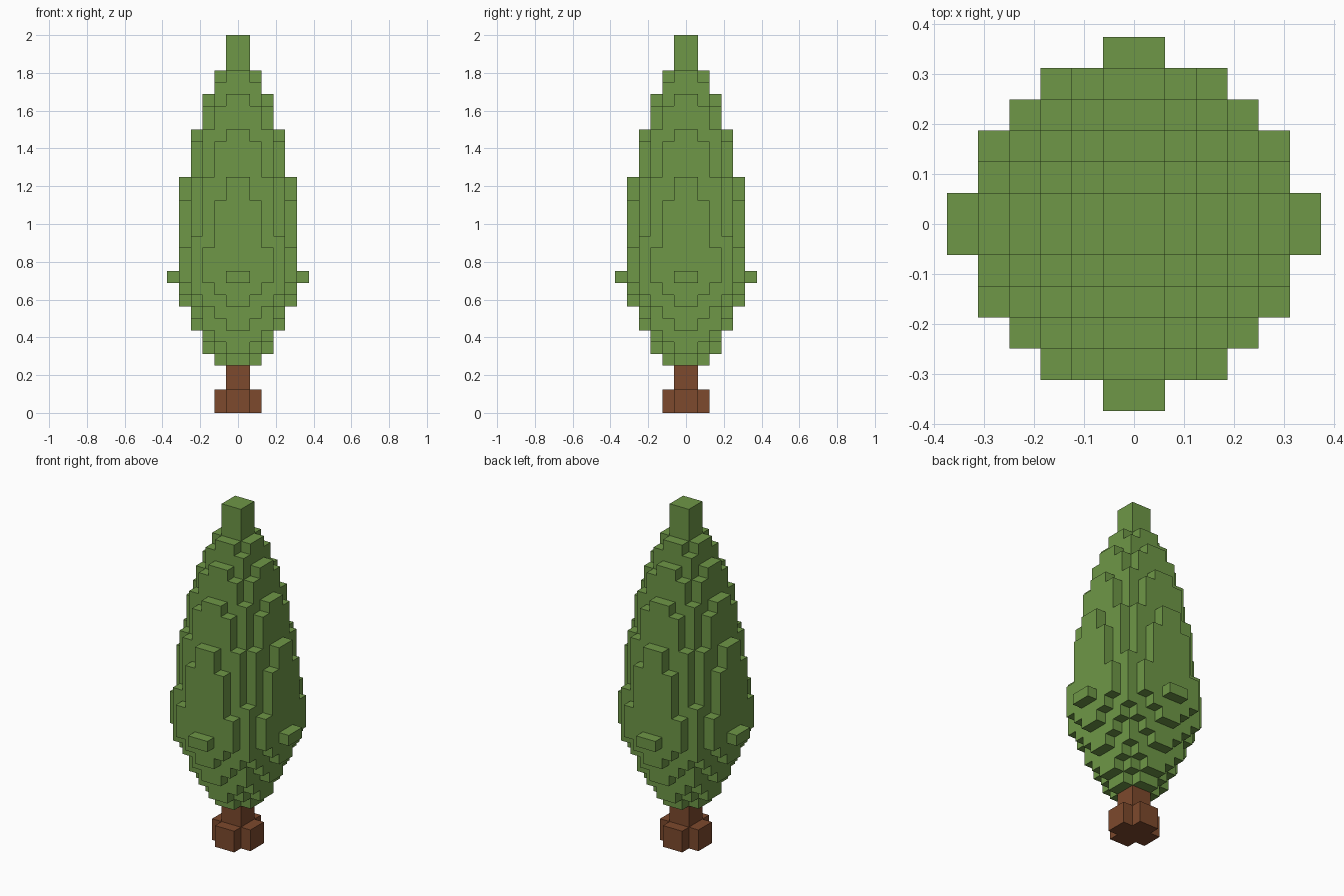
import bpy, bmesh
from mathutils import Vector

U = 1 / 16  # size of one block

cube = bpy.data.objects.get("Cube")
if cube:
    bpy.data.objects.remove(cube, do_unlink=True)


def material(name, rgb):
    mat = bpy.data.materials.new(name)
    mat.use_nodes = True
    mat.diffuse_color = (*rgb, 1)
    mat.node_tree.nodes["Principled BSDF"].inputs["Base Color"].default_value = (*rgb, 1)
    return mat


def mirrored_blocks(columns):
    """Quarter-plan columns {(i, j): (bottom, top)} mirrored in x, y and the diagonal."""
    blocks = set()
    for (i, j), (bottom, top) in columns.items():
        for a, b in ((i, j), (j, i)):
            for x in (a, -a - 1):
                for y in (b, -b - 1):
                    blocks.update((x, y, z) for z in range(bottom, top))
    return blocks


def block_object(name, blocks, solid, mat):
    """Build only the exposed block faces, then merge coplanar neighbours."""
    bm = bmesh.new()
    verts = {}

    def vert(p):
        key = tuple(round(c) for c in p)
        if key not in verts:
            verts[key] = bm.verts.new(Vector(key) * U)
        return verts[key]

    for block in sorted(blocks):
        for axis in range(3):
            for sign in (-1, 1):
                n, s, t = Vector(), Vector(), Vector()
                n[axis], s[(axis + 1) % 3], t[(axis + 2) % 3] = sign, 1, 1
                if tuple(round(c) for c in Vector(block) + n) in solid:
                    continue
                p = Vector(block)
                p[axis] += max(sign, 0)
                ring = [p, p + s, p + s + t, p + t]
                bm.faces.new([vert(q) for q in ring[::sign]])
    bmesh.ops.dissolve_limit(bm, angle_limit=0.01, verts=bm.verts[:], edges=bm.edges[:])
    mesh = bpy.data.meshes.new(name)
    bm.to_mesh(mesh)
    bm.free()
    mesh.materials.append(mat)
    obj = bpy.data.objects.new(name, mesh)
    bpy.context.collection.objects.link(obj)


# Foliage: column heights around the axis, narrowing to a point at the top
foliage = mirrored_blocks({
    (0, 0): (4, 32), (0, 1): (4, 29), (1, 1): (5, 28),
    (0, 2): (5, 27), (1, 2): (6, 26), (2, 2): (7, 24),
    (0, 3): (7, 24), (1, 3): (8, 23), (2, 3): (9, 20), (3, 3): (10, 15),
    (0, 4): (9, 20), (1, 4): (10, 18), (2, 4): (11, 14),
    (0, 5): (11, 12),
})

# Trunk: square stem with a cross-shaped root flare
trunk = mirrored_blocks({(0, 0): (0, 4), (0, 1): (0, 2)})

solid = foliage | trunk
block_object("foliage", foliage, solid, material("leaf green", (0.156, 0.309, 0.063)))
block_object("trunk", trunk, solid, material("bark brown", (0.205, 0.067, 0.026)))
